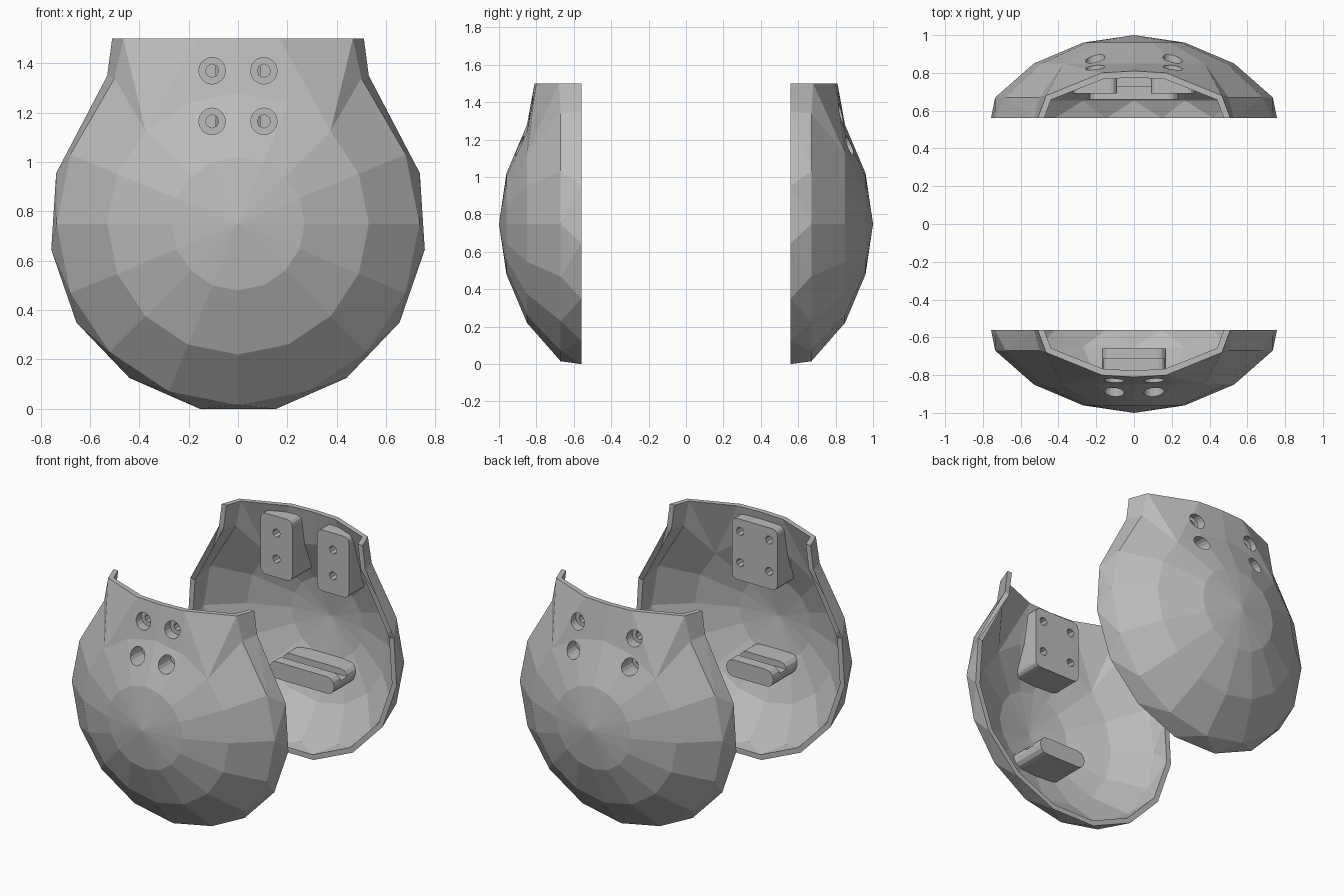
import bpy, bmesh
from math import sin, cos, pi, radians
from mathutils import Vector
from mathutils.bvhtree import BVHTree

if "Cube" in bpy.data.objects:
    bpy.data.objects.remove(bpy.data.objects["Cube"])

grey = bpy.data.materials.new("plain_grey")
grey.use_nodes = True
COLOUR = (0.5, 0.5, 0.5, 1)
grey.diffuse_color = COLOUR
grey.node_tree.nodes["Principled BSDF"].inputs["Base Color"].default_value = COLOUR

MID, RIM, TOP, WALL = 0.75, 0.56, 1.5, 0.034


def make(name, bm):
    bmesh.ops.recalc_face_normals(bm, faces=bm.faces)
    mesh = bpy.data.meshes.new(name)
    bm.to_mesh(mesh)
    bm.free()
    mesh.materials.append(grey)
    ob = bpy.data.objects.new(name, mesh)
    bpy.context.collection.objects.link(ob)
    return ob


def outer_skin(s):
    """Faceted dome that runs up into an open neck; s is the y side."""
    bm = bmesh.new()

    def v(x, y, z):
        return bm.verts.new((x, s * y, z))

    def ring(r, y, n):
        return [v(r * sin(j * pi / 8), y, MID - r * cos(j * pi / 8)) for j in range(n)]

    apex = v(0, 1, MID)
    a, b = ring(0.27, 0.96, 9), ring(0.53, 0.85, 9)
    c = ring(0.735, 0.67, 6) + [v(0.5, 0.67, 1.34)]
    rim = [v(x, RIM, z) for x, z in ((0, 0), (0.155, 0), (0.44, 0.125), (0.655, 0.35),
                                     (0.757, 0.645), (0.737, 0.955), (0.53, 1.35), (0.51, TOP))]
    neck = [v(0.465, 0.68, TOP), v(0.17, 0.8, TOP), v(0, 0.81, TOP)]
    faces = []
    for j in range(8):
        faces += [(apex, a[j], a[j + 1]), (a[j], b[j], b[j + 1], a[j + 1])]
    for j in range(6):
        faces += [(b[j], c[j], c[j + 1], b[j + 1]), (c[j], rim[j], rim[j + 1])]
        if j < 5:
            faces.append((c[j], rim[j + 1], c[j + 1]))
    faces += [(c[5], rim[5], rim[6], c[6]), (c[6], rim[6], rim[7], neck[0]),
              (b[6], c[6], neck[0]), (b[6], neck[0], neck[1]),
              (b[6], neck[1], b[7]), (b[7], neck[1], neck[2], b[8])]
    for f in faces:
        bm.faces.new(f)
    # Mirror to the other side and weld the centre line
    half = bm.verts[:] + bm.edges[:] + bm.faces[:]
    copy = bmesh.ops.duplicate(bm, geom=half)["geom"]
    for w in copy:
        if isinstance(w, bmesh.types.BMVert):
            w.co.x = -w.co.x
    bmesh.ops.remove_doubles(bm, verts=bm.verts, dist=0.001)
    bmesh.ops.recalc_face_normals(bm, faces=bm.faces)
    bm.normal_update()
    top = max(bm.verts, key=lambda w: s * w.co.y)
    if top.normal.y * s < 0:
        bmesh.ops.reverse_faces(bm, faces=bm.faces)
    bm.normal_update()
    return bm


def thicken(bm):
    """Add an inner skin, keeping the rim and the neck edge flat."""
    inner = {}
    skin, border = bm.faces[:], [e for e in bm.edges if e.is_boundary]
    for w in bm.verts[:]:
        n = w.normal.copy()
        if abs(abs(w.co.y) - RIM) < 0.001:
            n.y = 0
        if w.co.z > TOP - 0.001:
            n.z = 0
        inner[w] = w.co - n.normalized() * WALL
    inner = {w: bm.verts.new(p) for w, p in inner.items()}
    for f in skin:
        bm.faces.new([inner[w] for w in reversed(f.verts)])
    for e in border:
        p, q = e.verts
        bm.faces.new((p, q, inner[q], inner[p]))


def rounded(cx, cz, hx, hz, r, steps=3):
    """Outline of a rounded rectangle in x and z."""
    pts = []
    for k, (sx, sz) in enumerate(((1, 1), (-1, 1), (-1, -1), (1, -1))):
        for i in range(steps + 1):
            t = (k + i / steps) * pi / 2
            pts.append((cx + sx * (hx - r) + r * cos(t), cz + sz * (hz - r) + r * sin(t)))
    return pts


def pad(name, outline, face_y, s, tree):
    """Solid boss from a flat face back into the shell wall."""
    bm = bmesh.new()
    front, back = [], []
    for x, z in outline:
        hit = tree.ray_cast(Vector((x, s * 0.4, z)), Vector((0, s, 0)))[0]
        depth = abs(hit.y) + 0.015 if hit else face_y + 0.08
        front.append(bm.verts.new((x, s * face_y, z)))
        back.append(bm.verts.new((x, s * depth, z)))
    n = len(front)
    bm.faces.new(front)
    bm.faces.new(back)
    for i in range(n):
        k = (i + 1) % n
        bm.faces.new((front[i], front[k], back[k], back[i]))
    return make(name, bm)


def rod(x, z, r, y0, y1, s, sides):
    """Cutter along y."""
    bm = bmesh.new()
    ends = [[bm.verts.new((x + r * cos(2 * pi * i / sides), s * y, z + r * sin(2 * pi * i / sides)))
             for i in range(sides)] for y in (y0, y1)]
    for e in ends:
        bm.faces.new(e)
    for i in range(sides):
        k = (i + 1) % sides
        bm.faces.new((ends[0][i], ends[0][k], ends[1][k], ends[1][i]))
    return make("cutter", bm)


def block(x, y, z):
    bm = bmesh.new()
    bmesh.ops.create_cube(bm, size=1)
    for w in bm.verts:
        w.co = [lo + (hi - lo) * (u + 0.5) for u, (lo, hi) in zip(w.co, (x, y, z))]
    return make("cutter", bm)


def cut(ob, cutter):
    mod = ob.modifiers.new("cut", "BOOLEAN")
    mod.operation, mod.solver, mod.object = "DIFFERENCE", "EXACT", cutter
    bpy.context.view_layer.update()
    done = bpy.data.meshes.new_from_object(ob.evaluated_get(bpy.context.evaluated_depsgraph_get()))
    ob.modifiers.clear()
    ob.data = done


def half_shell(side, s, pads, bolt_x, bolt_z, face_y, bore, clip_w, clip_z):
    bm = outer_skin(s)
    thicken(bm)
    tree = BVHTree.FromBMesh(bm)
    shell = make(side + "_shell", bm)
    # Mounting pads near the neck
    mounts = [pad(f"{side}_mount_pad_{i + 1}", rounded(x, 1.25, w, 0.2, 0.035), face_y, s, tree)
              for i, (x, w) in enumerate(pads)]
    # Bolt holes with wide outer recesses
    for x in (-bolt_x, bolt_x):
        for z in bolt_z:
            near = min(mounts, key=lambda m: abs(sum(w.co.x for w in m.data.vertices) / len(m.data.vertices) - x))
            for r, y0, y1, sides in ((bore, 0.775, 1.1, 16), (0.027, 0.5, 0.8, 8)):
                tool = rod(x, z, r, y0, y1, s, sides)
                cut(near, tool)
                if r == bore:
                    cut(shell, tool)
                bpy.data.objects.remove(tool)
    # Lower clip with a groove along its upper side
    clip = pad(side + "_lower_clip", rounded(0, clip_z, clip_w, 0.055, 0.05), 0.66, s, tree)
    tool = block((-1, 1), sorted((s * 0.73, s * 0.8)), (clip_z + 0.015, clip_z + 0.2))
    cut(clip, tool)
    bpy.data.objects.remove(tool)


half_shell("front", -1, [(0, 0.165)], 0.105, (1.165, 1.37), 0.71, 0.054, 0.17, 0.49)
half_shell("back", 1, [(-0.205, 0.115), (0.205, 0.115)], 0.205, (1.17, 1.34), 0.69, 0.052, 0.235, 0.46)
